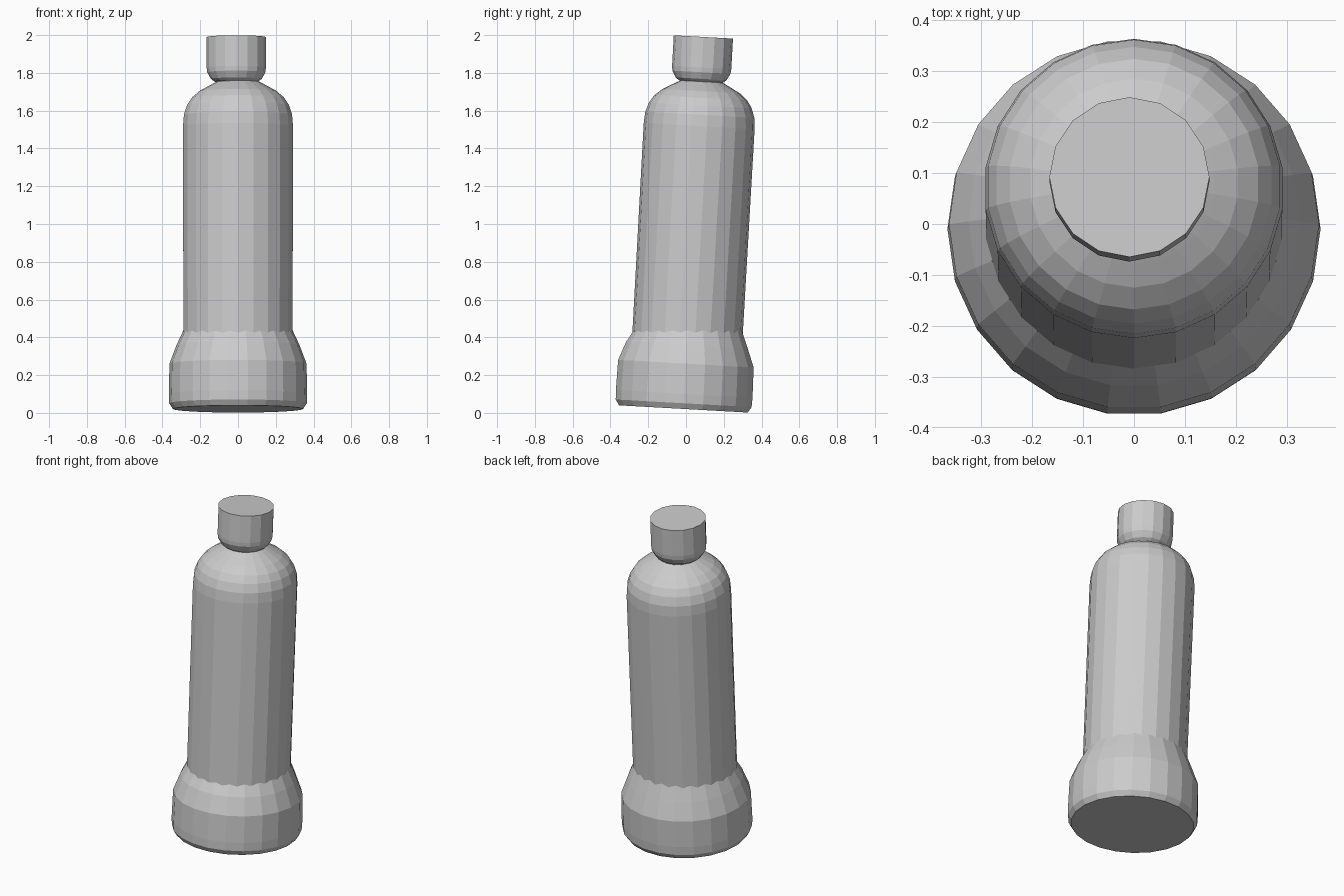
import bpy, bmesh
from math import cos, sin, pi, radians
from mathutils import Matrix, Vector

if "Cube" in bpy.data.objects:
    bpy.data.objects.remove(bpy.data.objects["Cube"])

# Whole bottle leans slightly towards the back
LEAN = Matrix.Translation((0, -0.014, 0.021)) @ Matrix.Rotation(radians(-3.2), 4, 'X')


def lathe(name, profile, sides, cx=0.0, cy=0.0, turn=0.0, cap_start=False, cap_end=False):
    """Revolve (radius, height) pairs around the leaning axis, flat shaded."""
    bm = bmesh.new()
    rings = []
    for r, h in profile:
        ring = []
        for i in range(sides):
            a = 2 * pi * i / sides + turn
            ring.append(bm.verts.new(LEAN @ Vector((cx + r * cos(a), cy + r * sin(a), h))))
        rings.append(ring)
    for lo, hi in zip(rings, rings[1:]):
        for i in range(sides):
            j = (i + 1) % sides
            bm.faces.new((lo[i], lo[j], hi[j], hi[i]))
    if cap_start:
        bm.faces.new(rings[0][::-1])
    if cap_end:
        bm.faces.new(rings[-1])
    mesh = bpy.data.meshes.new(name)
    bm.to_mesh(mesh)
    bm.free()
    obj = bpy.data.objects.new(name, mesh)
    bpy.context.collection.objects.link(obj)
    return obj, sides


# Flared base collar; its upper rim is trimmed level with the ground
base, n = lathe("base_collar", [(0.345, 0.0), (0.364, 0.03), (0.366, 0.08), (0.363, 0.24),
                                (0.325, 0.34), (0.290, 0.415)], 22, cap_start=True)
for v in base.data.vertices[-n:]:
    v.co.z = 0.435

# Long body with rounded shoulder
lathe("bottle_body", [(0.292, 0.37), (0.294, 1.50), (0.289, 1.56), (0.272, 1.61),
                      (0.246, 1.65), (0.205, 1.685), (0.160, 1.71), (0.113, 1.735)],
      22, turn=pi / 22, cap_start=True, cap_end=True)

# Short neck joining body and cap
lathe("neck", [(0.113, 1.72), (0.113, 1.745)], 16, cx=-0.005)

# Cap with chamfered lower edge
lathe("cap", [(0.115, 1.735), (0.135, 1.75), (0.154, 1.785), (0.157, 1.81), (0.157, 1.972)],
      16, cx=-0.009, cy=-0.004, cap_start=True, cap_end=True)
